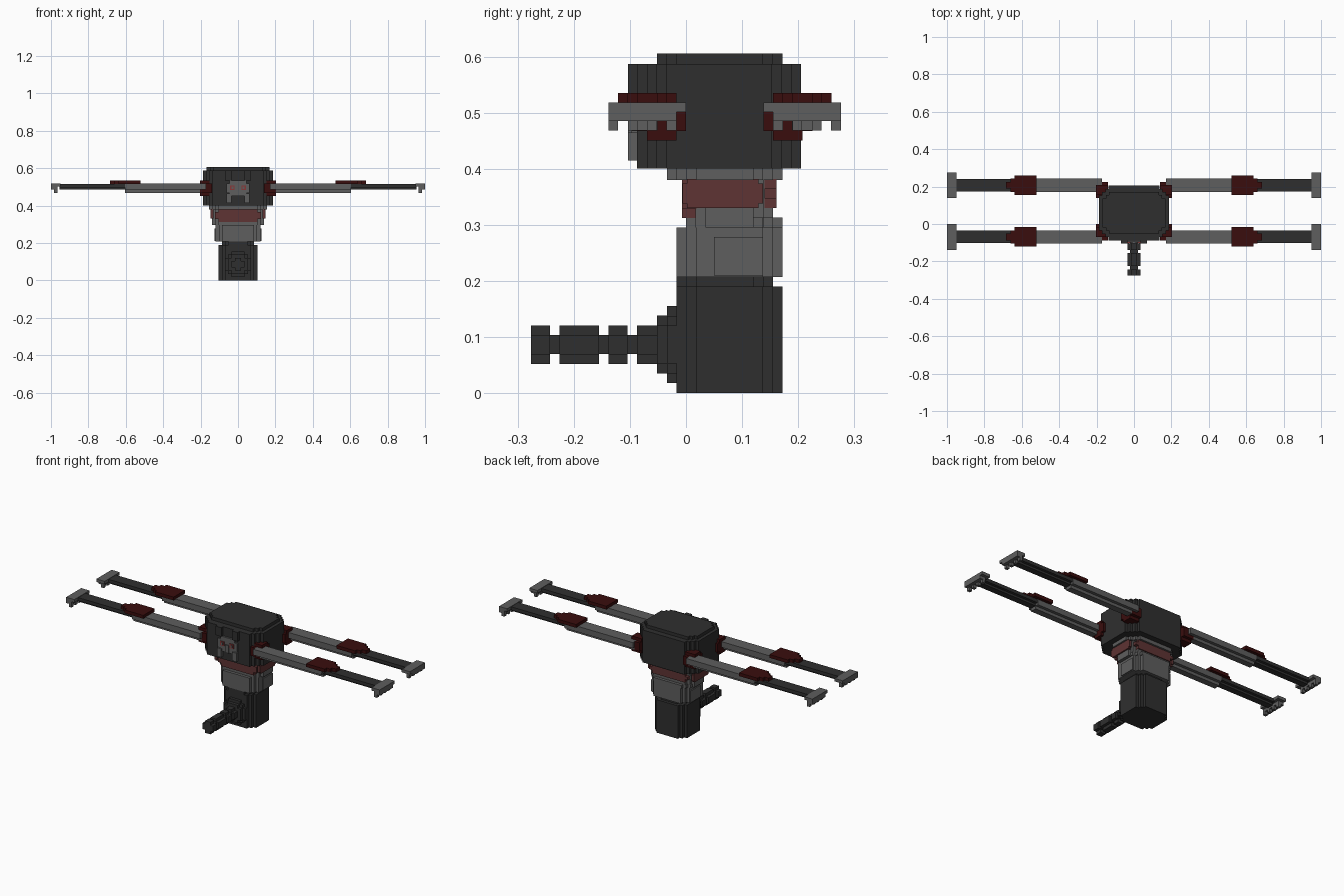
import bpy, bmesh

if "Cube" in bpy.data.objects:
    bpy.data.objects.remove(bpy.data.objects["Cube"], do_unlink=True)

V = 0.01724  # block size


def material(name, r, g, b):
    m = bpy.data.materials.new(name)
    m.use_nodes = True
    m.diffuse_color = (r, g, b, 1)
    p = m.node_tree.nodes["Principled BSDF"]
    p.inputs["Base Color"].default_value = (r, g, b, 1)
    p.inputs["Roughness"].default_value = 0.8
    return m


DARK = material("charcoal", 0.028, 0.028, 0.028)
GREY = material("mid grey", 0.112, 0.112, 0.112)
RED = material("dark red", 0.042, 0.004, 0.004)
BAND = material("dusty red", 0.112, 0.033, 0.033)
EYE = material("eye red", 0.25, 0.04, 0.04)


def outline(a0, a1, b0, b1, n, s=V):
    """Rectangle with stair-stepped corners, counter-clockwise."""
    if n == 0:
        return [(a0, b0), (a1, b0), (a1, b1), (a0, b1)]
    stair = []
    for i in range(n):
        stair += [((n - i) * s, i * s), ((n - i) * s, (i + 1) * s)]
    stair.append((0, n * s))
    pts = [(a0 + p, b0 + q) for p, q in reversed(stair)]
    pts += [(a1 - p, b0 + q) for p, q in stair]
    pts += [(a1 - p, b1 - q) for p, q in reversed(stair)]
    pts += [(a0 + p, b1 - q) for p, q in stair]
    return pts


def block(name, mat, x, y, z, axis="z", n=0, s=V):
    """Solid over the ranges x, y, z with corners stepped around the axis."""
    x, y, z = sorted(x), sorted(y), sorted(z)
    a, b, c = {"z": (x, y, z), "y": (x, z, y), "x": (y, z, x)}[axis]
    place = {"z": lambda p, q, r: (p, q, r), "y": lambda p, q, r: (p, r, q),
             "x": lambda p, q, r: (r, p, q)}[axis]
    pts = outline(*a, *b, n, s)
    bm = bmesh.new()
    low = [bm.verts.new(place(p, q, c[0])) for p, q in pts]
    high = [bm.verts.new(place(p, q, c[1])) for p, q in pts]
    bm.faces.new(low[::-1])
    bm.faces.new(high)
    for i in range(len(pts)):
        j = (i + 1) % len(pts)
        bm.faces.new((low[i], low[j], high[j], high[i]))
    bmesh.ops.remove_doubles(bm, verts=bm.verts, dist=1e-5)
    bmesh.ops.recalc_face_normals(bm, faces=bm.faces)
    me = bpy.data.meshes.new(name)
    bm.to_mesh(me)
    bm.free()
    me.materials.append(mat)
    ob = bpy.data.objects.new(name, me)
    bpy.context.collection.objects.link(ob)
    return ob


def sym(h):
    return (-h, h)


# Lower body
block("lower_body", DARK, sym(0.103), (-0.017, 0.172), (0, 0.19), n=2)
block("lower_body_cap", DARK, sym(0.086), (-0.017, 0.155), (0.19, 0.207), n=2)

# Front nozzle: two mounting plates, a core and raised rings
block("nozzle_base", DARK, sym(0.07), (-0.034, -0.01), (0.018, 0.155), "y", 2)
block("nozzle_collar", DARK, sym(0.052), (-0.052, -0.03), (0.035, 0.138), "y", 1)
block("nozzle_core", DARK, sym(0.022), (-0.27, -0.05), (0.07, 0.104), "y")
for i, ys in enumerate([(-0.276, -0.242), (-0.225, -0.155),
                        (-0.138, -0.104), (-0.087, -0.05)]):
    block(f"nozzle_ring_{i + 1}", DARK, sym(0.034), ys, (0.052, 0.121), "y", 1)

# Waist and chest tiers
block("waist", GREY, sym(0.12), (-0.017, 0.172), (0.207, 0.295), n=2)
block("waist_step", GREY, sym(0.125), (0.0, 0.172), (0.295, 0.313), n=2)
block("chest", GREY, sym(0.138), (0.0, 0.155), (0.295, 0.38), n=2)
block("chest_rim", GREY, sym(0.155), (-0.034, 0.172), (0.38, 0.40), n=3)
for sx, side in ((1, "left"), (-1, "right")):
    block(f"{side}_waist_panel", GREY, (sx * 0.11, sx * 0.126), (0.05, 0.137),
          (0.21, 0.278))
    block(f"{side}_chest_band", BAND, (sx * 0.13, sx * 0.146), (-0.006, 0.137),
          (0.33, 0.382), "x", 1, 0.008)
block("front_chest_band", BAND, sym(0.122), (-0.007, 0.02), (0.312, 0.382), "y", 1)
block("back_chest_band", BAND, sym(0.122), (0.14, 0.161), (0.33, 0.382), "y", 1)

# Head
block("head", DARK, sym(0.187), (-0.087, 0.205), (0.40, 0.587), n=3)
block("head_top", DARK, sym(0.168), (-0.052, 0.172), (0.587, 0.605), n=2)

# Face
block("face_plate", GREY, sym(0.062), (-0.097, -0.08), (0.45, 0.535), "y", 1)
block("nose", GREY, sym(0.012), (-0.103, -0.09), (0.45, 0.495))
for sx, side in ((1, "left"), (-1, "right")):
    block(f"{side}_brow", DARK, (sx * 0.034, sx * 0.07), (-0.103, -0.08),
          (0.535, 0.587))
    block(f"{side}_eye", EYE, (sx * 0.018, sx * 0.042), (-0.102, -0.095),
          (0.484, 0.508))
    block(f"{side}_pupil", GREY, (sx * 0.025, sx * 0.035), (-0.104, -0.1),
          (0.489, 0.503))
    block(f"{side}_jaw", GREY, (sx * 0.035, sx * 0.062), (-0.103, -0.08),
          (0.415, 0.465))

# Four arms
for sx, side in ((1, "left"), (-1, "right")):
    for cy, d, end in ((-0.069, -1, "front"), (0.207, 1, "back")):
        tag = f"{end}_{side}"

        def xs(a, b):
            return (sx * a, sx * b)

        def ys(a, b):
            return (cy + d * a, cy + d * b)

        block(f"{tag}_shoulder", RED, xs(0.14, 0.202), ys(-0.069, 0.018),
              (0.45, 0.535), "x", 1)
        block(f"{tag}_upper_arm", GREY, xs(0.17, 0.605), ys(-0.035, 0.035),
              (0.485, 0.518))
        block(f"{tag}_upper_arm_keel", GREY, xs(0.17, 0.605), ys(-0.018, 0.018),
              (0.468, 0.49))
        block(f"{tag}_forearm", DARK, xs(0.6, 0.955), ys(-0.033, 0.033),
              (0.497, 0.516))
        block(f"{tag}_forearm_keel", DARK, xs(0.6, 0.955), ys(-0.018, 0.018),
              (0.485, 0.50))
        # Elbow guard, narrowing toward the hand
        block(f"{tag}_elbow_guard", RED, xs(0.52, 0.638), ys(-0.052, 0.052),
              (0.516, 0.535))
        block(f"{tag}_elbow_guard_mid", RED, xs(0.63, 0.66), ys(-0.035, 0.035),
              (0.516, 0.535))
        block(f"{tag}_elbow_guard_tip", RED, xs(0.655, 0.685), ys(-0.018, 0.018),
              (0.516, 0.535))
        # Hand with four prongs
        block(f"{tag}_hand", GREY, xs(0.948, 1.0), ys(-0.069, 0.069), (0.501, 0.518))
        block(f"{tag}_palm", GREY, xs(0.965, 1.0), ys(-0.052, 0.069), (0.485, 0.502))
        for k in range(4):
            p = 0.069 - 2 * V * k
            block(f"{tag}_prong_{k + 1}", GREY, xs(0.965, 0.983), ys(p, p - V),
                  (0.468, 0.49))
